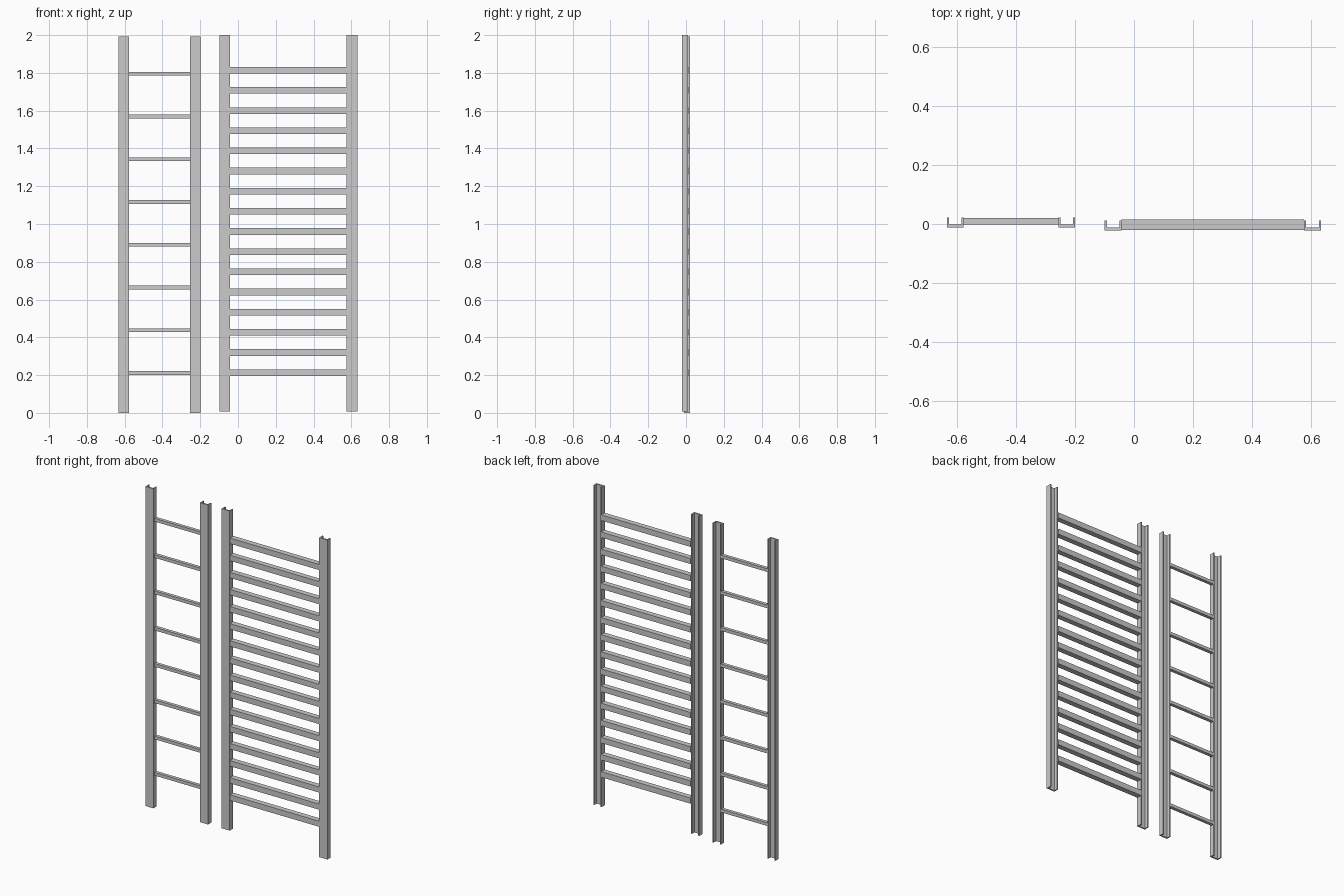
import bpy, bmesh

if "Cube" in bpy.data.objects:
    bpy.data.objects.remove(bpy.data.objects["Cube"])


def box(name, x0, x1, y0, y1, z0, z1):
    v = [(x, y, z) for x in (x0, x1) for y in (y0, y1) for z in (z0, z1)]
    me = bpy.data.meshes.new(name)
    bm = bmesh.new()
    bmesh.ops.convex_hull(bm, input=[bm.verts.new(p) for p in v])
    bmesh.ops.dissolve_limit(bm, angle_limit=0.01, verts=bm.verts, edges=bm.edges)
    bmesh.ops.recalc_face_normals(bm, faces=bm.faces)
    bm.to_mesh(me)
    bm.free()
    ob = bpy.data.objects.new(name, me)
    bpy.context.collection.objects.link(ob)


def channel(name, x0, x1, y0, y1, z0, z1, web=0.009, flange=0.007):
    """Upright U-channel: web at the front, open at the back."""
    prof = [(x0, y0), (x1, y0), (x1, y1), (x1 - flange, y1),
            (x1 - flange, y0 + web), (x0 + flange, y0 + web),
            (x0 + flange, y1), (x0, y1)]
    me = bpy.data.meshes.new(name)
    bm = bmesh.new()
    f = bm.faces.new([bm.verts.new((x, y, z0)) for x, y in prof])
    top = bmesh.ops.extrude_face_region(bm, geom=[f], use_keep_orig=True)["geom"]
    bmesh.ops.translate(bm, vec=(0, 0, z1 - z0),
                        verts=[g for g in top if isinstance(g, bmesh.types.BMVert)])
    bmesh.ops.recalc_face_normals(bm, faces=bm.faces)
    bm.to_mesh(me)
    bm.free()
    ob = bpy.data.objects.new(name, me)
    bpy.context.collection.objects.link(ob)


def ladder(name, x0, x1, rail_w, rail_y, rail_z, rung_y, rung_h, first, last, count):
    channel(name + "_left_rail", x0, x0 + rail_w, *rail_y, *rail_z)
    channel(name + "_right_rail", x1 - rail_w, x1, *rail_y, *rail_z)
    for i in range(count):
        z = first + (last - first) * i / (count - 1)
        box(f"{name}_rung_{i + 1}", x0 + rail_w, x1 - rail_w, *rung_y,
            z - rung_h / 2, z + rung_h / 2)


# Narrow ladder with thin, widely spaced rungs
ladder("narrow_ladder", -0.632, -0.199, 0.056, (-0.011, 0.0215), (0, 1.992),
       (-0.001, 0.0195), 0.02, 0.211, 1.795, 8)
# Wide ladder with thick, closely spaced rungs
ladder("wide_ladder", -0.099, 0.632, 0.057, (-0.0215, 0.011), (0.008, 2.0),
       (-0.0195, 0.0145), 0.035, 0.213, 1.814, 16)
